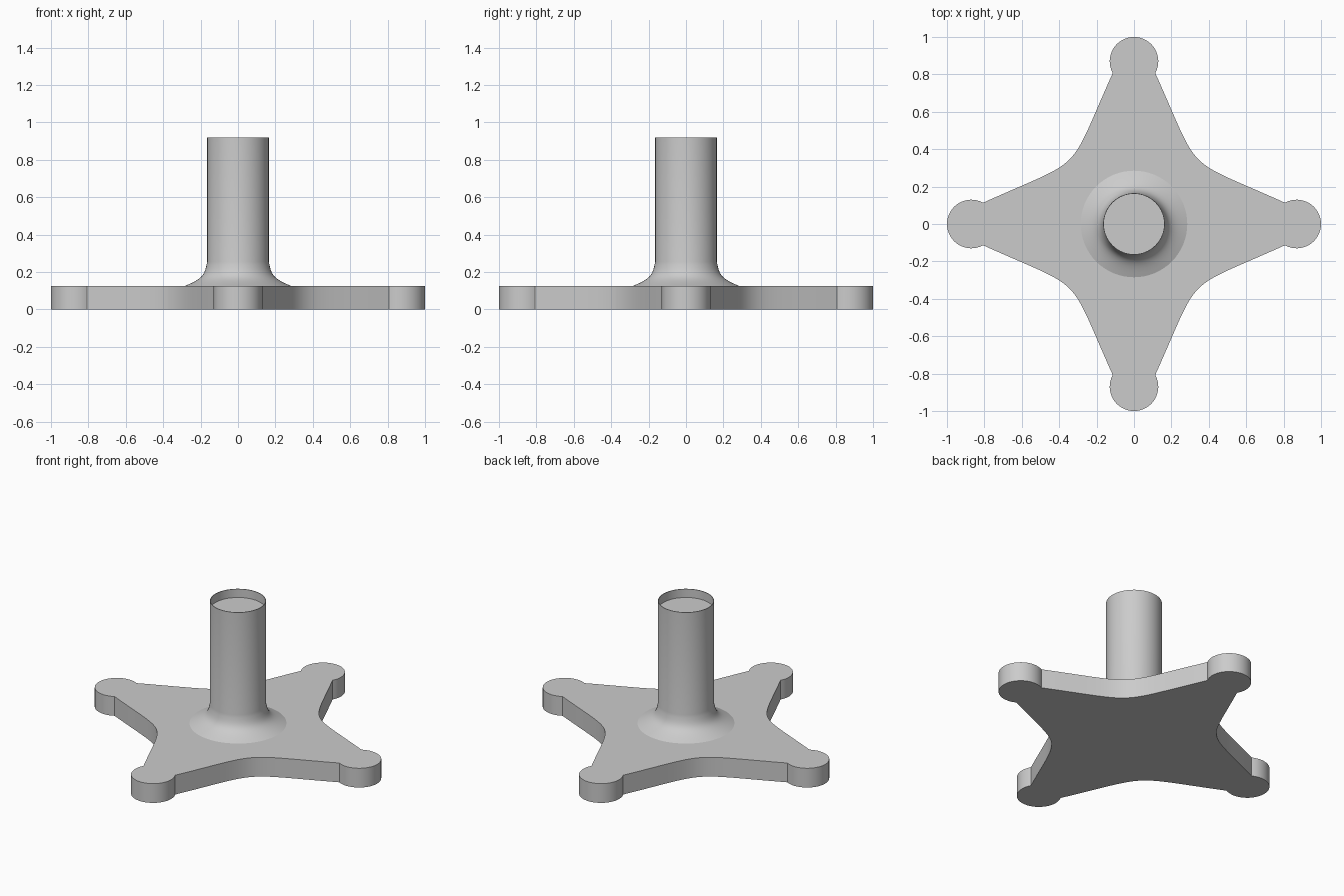
import bpy, bmesh, math
from mathutils import Vector

cube = bpy.data.objects.get("Cube")
if cube:
    bpy.data.objects.remove(cube, do_unlink=True)

grey = bpy.data.materials.new("plain grey")
grey.use_nodes = True
colour = (0.6, 0.6, 0.6, 1)
grey.diffuse_color = colour
grey.node_tree.nodes["Principled BSDF"].inputs["Base Color"].default_value = colour


def finish(name, bm):
    bmesh.ops.remove_doubles(bm, verts=bm.verts, dist=1e-5)
    bmesh.ops.recalc_face_normals(bm, faces=bm.faces)
    mesh = bpy.data.meshes.new(name)
    bm.to_mesh(mesh)
    bm.free()
    mesh.materials.append(grey)
    obj = bpy.data.objects.new(name, mesh)
    bpy.context.collection.objects.link(obj)
    bpy.ops.object.select_all(action="DESELECT")
    obj.select_set(True)
    bpy.context.view_layer.objects.active = obj
    bpy.ops.object.shade_smooth_by_angle(angle=math.radians(30))
    return obj


def bezier(p0, p1, p2, p3, steps):
    p0, p1, p2, p3 = (Vector(p) for p in (p0, p1, p2, p3))
    for i in range(steps + 1):
        t = i / steps
        s = 1 - t
        yield p0 * s**3 + p1 * 3 * s * s * t + p2 * 3 * s * t * t + p3 * t**3


# Base plate: a quarter outline (round foot, then concave edge) turned four times
base_height, foot_centre, foot_radius = 0.125, 0.87, 0.13
neck = math.radians(119)
quarter = []
for i in range(33):
    a = -neck + 2 * neck * i / 32
    quarter.append(Vector((foot_centre + foot_radius * math.cos(a),
                           foot_radius * math.sin(a))))
start = quarter[-1]
quarter += list(bezier(start, (0.247, 0.366), (0.366, 0.247),
                       (start.y, start.x), 28))[1:-1]

bm = bmesh.new()
outline = []
for k in range(4):
    c, s = round(math.cos(k * math.pi / 2)), round(math.sin(k * math.pi / 2))
    outline += [bm.verts.new((p.x * c - p.y * s, p.x * s + p.y * c, 0)) for p in quarter]
bottom = bm.faces.new(outline)
top = bmesh.ops.extrude_face_region(bm, geom=[bottom], use_keep_orig=True)
bmesh.ops.translate(bm, vec=(0, 0, base_height),
                    verts=[v for v in top["geom"] if isinstance(v, bmesh.types.BMVert)])
finish("base_plate", bm)

# Post: flared collar, straight tube and shallow recess in one turned profile
radius, post_top, recess = 0.165, 0.92, 0.865
flare = list(bezier((0.285, base_height), (0.19, 0.165), (0.178, 0.18),
                    (radius, 0.255), 12))
profile = [(p.x, p.y) for p in flare]
profile += [(radius, post_top), (radius - 0.004, post_top),
            (radius - 0.004, recess), (0, recess)]

bm = bmesh.new()
verts = [bm.verts.new((r, 0, z)) for r, z in profile]
edges = [bm.edges.new(pair) for pair in zip(verts, verts[1:])]
bmesh.ops.spin(bm, geom=verts + edges, axis=(0, 0, 1), cent=(0, 0, 0),
               angle=math.tau, steps=64)
finish("post", bm)
